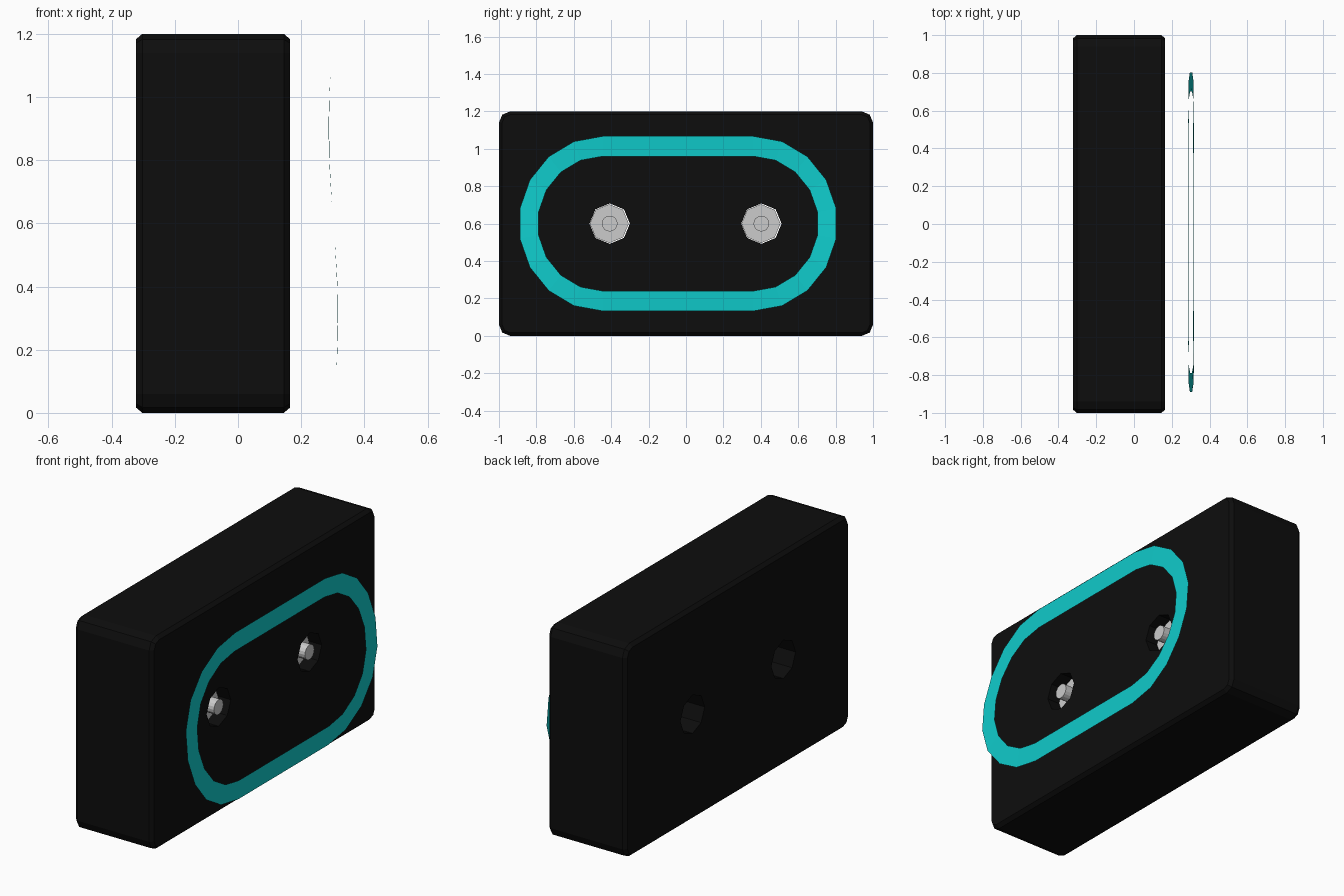
import bpy, bmesh
from math import sin, cos, pi

if "Cube" in bpy.data.objects:
    bpy.data.objects.remove(bpy.data.objects["Cube"])


def material(name, rgb):
    m = bpy.data.materials.new(name)
    m.diffuse_color = (*rgb, 1)
    m.use_nodes = True
    m.node_tree.nodes["Principled BSDF"].inputs["Base Color"].default_value = m.diffuse_color
    return m


def loft(name, loops, mat=None, caps=True):
    """Skin a list of equal-length point loops."""
    bm = bmesh.new()
    rows = [[bm.verts.new(p) for p in loop] for loop in loops]
    n = len(rows[0])
    for a, b in zip(rows, rows[1:]):
        for i in range(n):
            j = (i + 1) % n
            bm.faces.new((a[i], a[j], b[j], b[i]))
    if caps:
        bm.faces.new(rows[0][::-1])
        bm.faces.new(rows[-1])
        bmesh.ops.recalc_face_normals(bm, faces=bm.faces)
    me = bpy.data.meshes.new(name)
    bm.to_mesh(me)
    bm.free()
    ob = bpy.data.objects.new(name, me)
    bpy.context.collection.objects.link(ob)
    if mat:
        me.materials.append(mat)
    return ob


def rounded_rect(x, inset, r=0.06):
    pts = []
    for k, (sy, sz) in enumerate([(1, 1), (-1, 1), (-1, -1), (1, -1)]):
        for s in range(3):
            a = (k + s / 2) * pi / 2
            pts.append((x, sy * (1 - r) + (r - inset) * cos(a),
                        0.6 + sz * (0.6 - r) + (r - inset) * sin(a)))
    return pts


def circle(x, y, r, n=8):
    return [(x, y + r * cos(2 * pi * i / n), 0.6 + r * sin(2 * pi * i / n))
            for i in range(n)]


def stadium(ry, rz, steps=9):
    pts = []
    for cy, start in ((0.36, -pi / 2), (-0.445, pi / 2)):
        for i in range(steps + 1):
            a = start + pi * i / steps
            z = rz * sin(a)
            # gentle warp of the thin sheet
            pts.append((0.302 - 0.015 * sin(pi / 2 * z / 0.3),
                        cy + ry * cos(a), 0.6 + z))
    return pts


black = material("black", (0.004, 0.004, 0.004))
teal = material("teal", (0.005, 0.6, 0.6))

# Case with softened rims
case = loft("case", [rounded_rect(-0.323, 0.017), rounded_rect(-0.303, 0),
                     rounded_rect(0.145, 0), rounded_rect(0.165, 0.017)], black)

for i, y in enumerate((-0.408, 0.403)):
    # Through hole
    cutter = loft(f"hole_cutter_{i}", [circle(-0.6, y, 0.108), circle(0.6, y, 0.108)], black)
    cutter.hide_render = True
    cutter.hide_set(True)
    mod = case.modifiers.new("hole", 'BOOLEAN')
    mod.operation = 'DIFFERENCE'
    mod.solver = 'EXACT'
    mod.object = cutter
    # Recessed plug and its centre pin
    loft(f"plug_{i}", [circle(-0.02, y - 0.002, 0.104), circle(0.09, y - 0.002, 0.104)])
    loft(f"pin_{i}", [circle(0.0, y, 0.042, 16), circle(0.165, y, 0.042, 16)])

# Apply the holes and remove the cutters
dg = bpy.context.evaluated_depsgraph_get()
cut = bpy.data.meshes.new_from_object(case.evaluated_get(dg))
case.modifiers.clear()
case.data = cut
for ob in [o for o in bpy.data.objects if o.name.startswith("hole_cutter")]:
    bpy.data.objects.remove(ob)

# Floating warped band
loft("band", [stadium(0.45, 0.4675), stadium(0.348, 0.36)], teal, caps=False)
